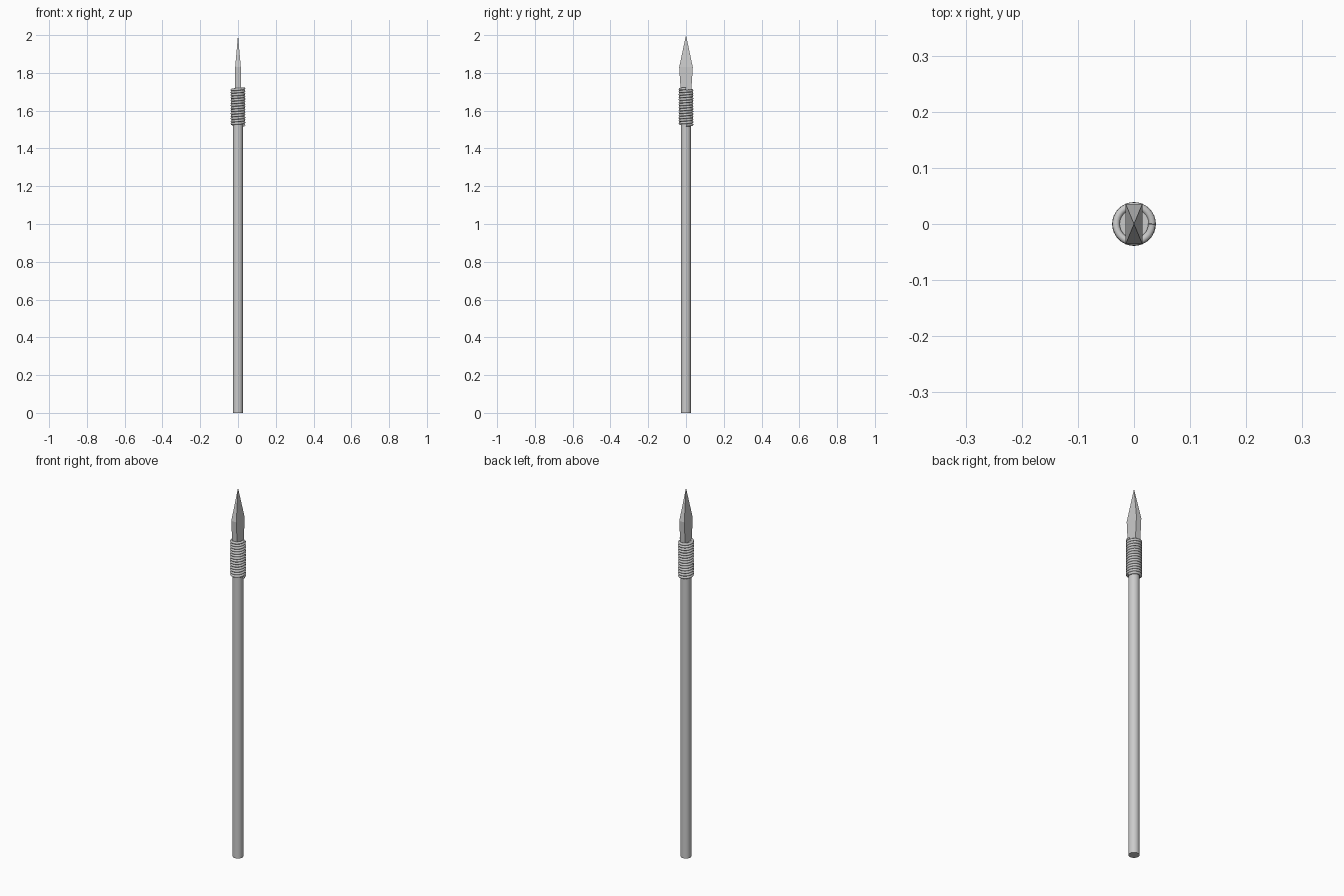
import bpy, bmesh, math

if "Cube" in bpy.data.objects:
    bpy.data.objects.remove(bpy.data.objects["Cube"])

# Wooden shaft
bpy.ops.mesh.primitive_cylinder_add(vertices=32, radius=0.0265, depth=1.71, location=(0, 0, 0.855))
shaft = bpy.context.object
shaft.name = "shaft"
bpy.ops.object.shade_smooth_by_angle()

# Blade: stacked rectangular sections closing to a point
sections = [(1.60, 0.015, 0.020), (1.72, 0.015, 0.029), (1.83, 0.015, 0.036)]
bm = bmesh.new()
rings = [[bm.verts.new((sx * hx, sy * hy, z)) for sx, sy in ((-1, -1), (1, -1), (1, 1), (-1, 1))]
         for z, hx, hy in sections]
tip = bm.verts.new((0, 0, 2))
bm.faces.new(rings[0][::-1])
for i in range(4):
    j = (i + 1) % 4
    for a, b in zip(rings, rings[1:]):
        bm.faces.new((a[i], a[j], b[j], b[i]))
    bm.faces.new((rings[-1][i], rings[-1][j], tip))
mesh = bpy.data.meshes.new("blade")
bm.to_mesh(mesh)
bm.free()
bpy.context.collection.objects.link(bpy.data.objects.new("blade", mesh))

# Cord wound around the joint
turns, steps, cord = 14, 32, 0.007
z0, z1, radius = 1.523, 1.717, 0.032
curve = bpy.data.curves.new("cord_binding", "CURVE")
curve.dimensions = "3D"
curve.bevel_depth = cord
curve.bevel_resolution = 2
curve.use_fill_caps = True
spline = curve.splines.new("POLY")
count = turns * steps + 1
spline.points.add(count - 1)
for k, p in enumerate(spline.points):
    a = 2 * math.pi * k / steps
    p.co = (radius * math.cos(a), radius * math.sin(a), z0 + (z1 - z0) * k / (count - 1), 1)
binding = bpy.data.objects.new("cord_binding", curve)
bpy.context.collection.objects.link(binding)
